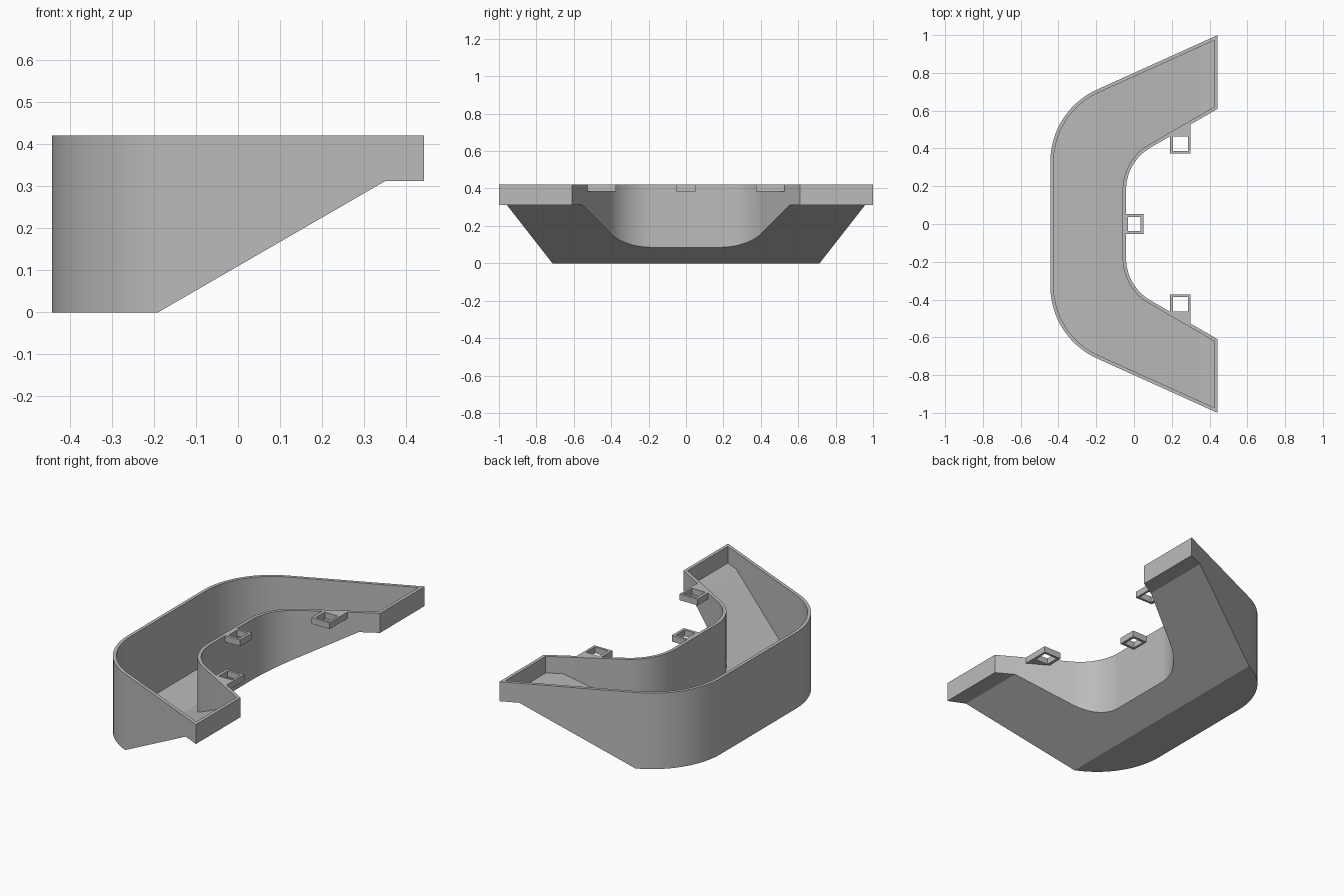
import bpy, bmesh, math
from mathutils import Vector

cube = bpy.data.objects.get("Cube")
if cube:
    bpy.data.objects.remove(cube, do_unlink=True)

TOP = 0.42
WALL = 0.018
FLOOR = 0.016
BEND_LOW, BEND_HIGH, END_Z = -0.19, 0.35, 0.312

grey = bpy.data.materials.new("plain grey")
grey.use_nodes = True
grey.diffuse_color = (0.5, 0.5, 0.5, 1)
grey.node_tree.nodes["Principled BSDF"].inputs["Base Color"].default_value = (0.5, 0.5, 0.5, 1)


def make_object(name, bm):
    bmesh.ops.recalc_face_normals(bm, faces=bm.faces)
    mesh = bpy.data.meshes.new(name)
    bm.to_mesh(mesh)
    bm.free()
    mesh.materials.append(grey)
    obj = bpy.data.objects.new(name, mesh)
    bpy.context.collection.objects.link(obj)
    return obj


def extrude_up(bm, faces, height):
    made = bmesh.ops.extrude_face_region(bm, geom=faces)["geom"]
    verts = [v for v in made if isinstance(v, bmesh.types.BMVert)]
    bmesh.ops.translate(bm, verts=verts, vec=(0, 0, height))


# Corners of one arm, with fillet radius; negative marks a concave bend
half = [((0.443, 1.0), 0), ((-0.443, 0.6), 0.42)]
half_inner = [((-0.042, 0.33), -0.26), ((0.443, 0.61), 0)]


def mirrored(corners):
    return [((x, -y), r) for (x, y), r in reversed(corners)]


CORNERS = half + mirrored(half) + mirrored(half_inner) + half_inner


def outline(inset):
    """Plan outline moved inwards by inset, with its bends rounded."""
    pts = [Vector(p) for p, r in CORNERS]
    n = len(pts)
    dirs = [(pts[(i + 1) % n] - pts[i]).normalized() for i in range(n)]
    moved = []
    for i in range(n):
        a, b = dirs[i - 1], dirs[i]
        na, nb = Vector((-a.y, a.x)), Vector((-b.y, b.x))
        moved.append(pts[i] + (na + nb) * inset / (1 + na.dot(nb)))
    result = []
    for i, (_, r) in enumerate(CORNERS):
        if r == 0:
            result.append(moved[i])
            continue
        a, b = dirs[i - 1], dirs[i]
        radius = abs(r - inset)
        turn = a.angle(b)
        start = moved[i] - a * radius * math.tan(turn / 2)
        side = Vector((-a.y, a.x)) * math.copysign(1, r)
        steps = 20
        for k in range(steps + 1):
            t = turn * k / steps
            result.append(start + a * radius * math.sin(t) + side * radius * (1 - math.cos(t)))
    return result


def hull_solid(name, inset, lift, top):
    """Prism whose underside is flat, then rises to a flat end."""
    bm = bmesh.new()
    base = bm.faces.new([bm.verts.new((p.x, p.y, 0)) for p in outline(inset)])
    extrude_up(bm, [base], top)
    for x in (BEND_LOW, BEND_HIGH):
        geom = bm.verts[:] + bm.edges[:] + bm.faces[:]
        bmesh.ops.bisect_plane(bm, geom=geom, plane_co=(x, 0, 0), plane_no=(1, 0, 0))
    for v in bm.verts:
        if v.co.z < 0.001:
            t = (v.co.x - BEND_LOW) / (BEND_HIGH - BEND_LOW)
            v.co.z = lift + END_Z * min(max(t, 0), 1)
    return make_object(name, bm)


# Hollow curved tray
tray = hull_solid("tray", 0, 0, TOP)
cavity = hull_solid("cavity_cutter", WALL, FLOOR, TOP + 0.1)
cavity.hide_render = True
cut = tray.modifiers.new("hollow", "BOOLEAN")
cut.operation = "DIFFERENCE"
cut.solver = "EXACT"
cut.object = cavity
bpy.ops.object.select_all(action="DESELECT")
bpy.context.view_layer.objects.active = tray
tray.select_set(True)
bpy.ops.object.modifier_apply(modifier=cut.name)
bpy.data.objects.remove(cavity, do_unlink=True)
bpy.ops.object.shade_smooth_by_angle(angle=math.radians(25))


# Square sockets along the inner rim
def socket(name, outer, inner, depth=0.035):
    bm = bmesh.new()
    o = [bm.verts.new((x, y, TOP - depth)) for x, y in outer]
    i = [bm.verts.new((x, y, TOP - depth)) for x, y in inner]
    faces = [bm.faces.new((o[k], o[(k + 1) % 4], i[(k + 1) % 4], i[k])) for k in range(4)]
    extrude_up(bm, faces, depth)
    return make_object(name, bm)


def rectangle(x0, x1, y0, y1):
    return [(x0, y0), (x1, y0), (x1, y1), (x0, y1)]


socket("middle_socket", rectangle(-0.046, 0.05, -0.052, 0.052),
       rectangle(-0.031, 0.035, -0.037, 0.037))
for side, s in (("left", 1), ("right", -1)):
    # The arm side of each bracket follows the slanted wall
    bracket = [(0.19, 0.373 * s), (0.3, 0.373 * s), (0.3, 0.532 * s), (0.19, 0.469 * s)]
    hole = rectangle(0.207, 0.287, 0.386 * s, 0.463 * s)
    socket(side + "_socket", bracket, hole)
